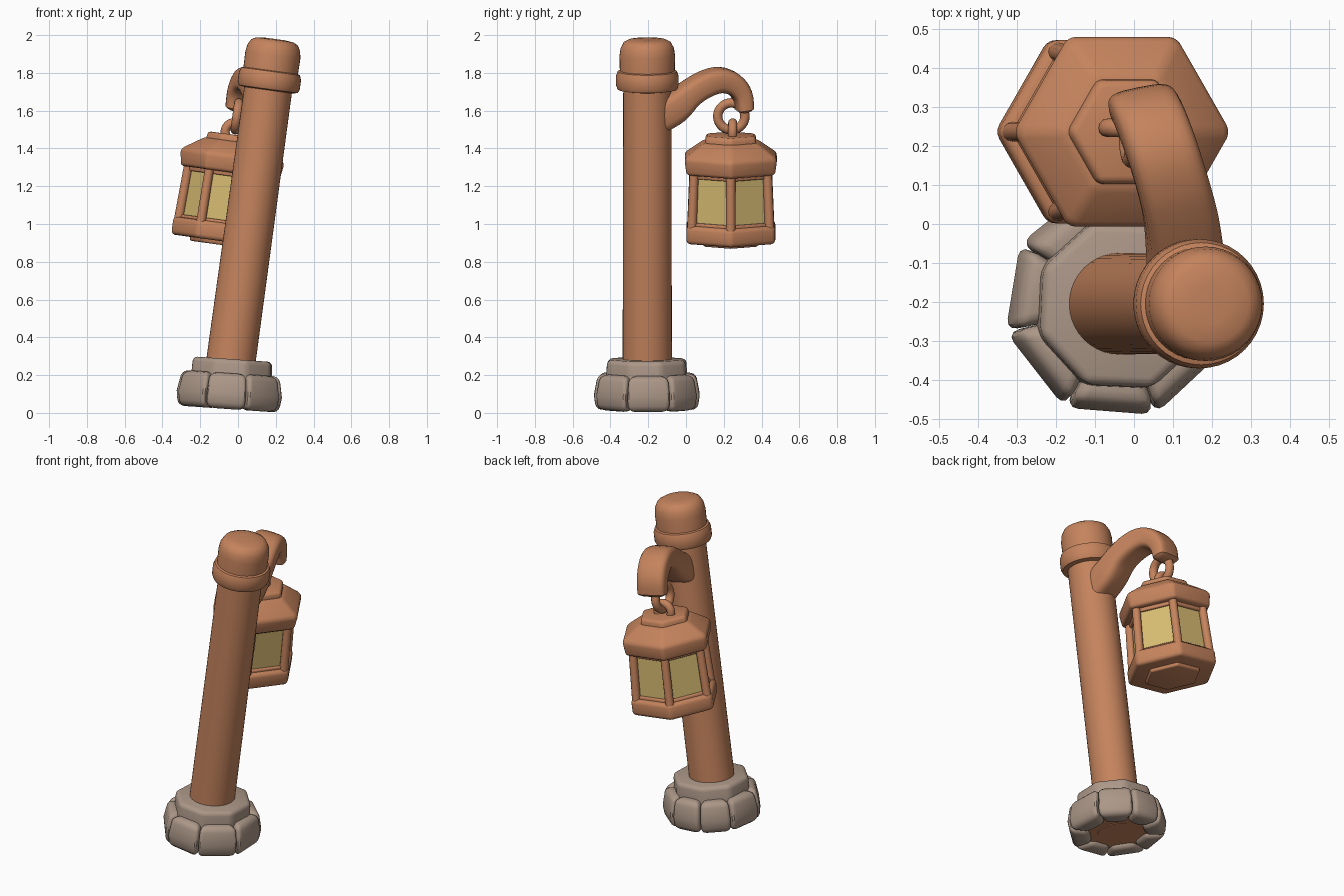
import bpy, bmesh, math
from mathutils import Matrix, Vector

cube = bpy.data.objects.get("Cube")
if cube:
    bpy.data.objects.remove(cube)


def material(name, rgb):
    m = bpy.data.materials.new(name)
    m.use_nodes = True
    m.diffuse_color = (*rgb, 1)
    m.node_tree.nodes["Principled BSDF"].inputs["Base Color"].default_value = (*rgb, 1)
    return m


WOOD = material("warm_brown_wood", (0.56, 0.23, 0.11))
STONE = material("grey_stone", (0.41, 0.31, 0.245))
GLASS = material("yellow_glass", (0.68, 0.5, 0.17))


def frame(x, y, tilt):
    return Matrix.Translation((x, y, 0)) @ Matrix.Rotation(math.radians(tilt), 4, 'Y')


POST = frame(-0.075, -0.205, 7.8)
LAMP = frame(-0.215, 0.237, 7.8)
FOOT = frame(-0.048, -0.208, 4)


def finish(name, bm, mat, place=Matrix(), smooth=True):
    bmesh.ops.recalc_face_normals(bm, faces=bm.faces)
    me = bpy.data.meshes.new(name)
    bm.to_mesh(me)
    bm.free()
    me.materials.append(mat)
    me.transform(place)
    ob = bpy.data.objects.new(name, me)
    bpy.context.collection.objects.link(ob)
    if smooth:
        bpy.ops.object.select_all(action='DESELECT')
        ob.select_set(True)
        bpy.context.view_layer.objects.active = ob
        bpy.ops.object.shade_smooth_by_angle(angle=math.radians(40))
    return ob


def loft(rings):
    """Skin a list of equal-length point rings and cap both ends."""
    bm = bmesh.new()
    rows = [[bm.verts.new(p) for p in ring] for ring in rings]
    n = len(rows[0])
    for a, b in zip(rows, rows[1:]):
        for i in range(n):
            j = (i + 1) % n
            bm.faces.new((a[i], a[j], b[j], b[i]))
    bm.faces.new(rows[0])
    bm.faces.new(rows[-1])
    return bm


def round_edges(bm, width, min_angle=20):
    bmesh.ops.recalc_face_normals(bm, faces=bm.faces)
    edges = [e for e in bm.edges if e.calc_face_angle(0) > math.radians(min_angle)]
    bmesh.ops.bevel(bm, geom=edges, offset=width, segments=3, profile=0.5, affect='EDGES')


def turned(name, profile, sides, mat, place, bevel=0, turn=0, smooth=True):
    """Stack of regular polygons from (radius, height) pairs."""
    angles = [2 * math.pi * i / sides + math.radians(turn) for i in range(sides)]
    bm = loft([[(r * math.cos(a), r * math.sin(a), h) for a in angles] for r, h in profile])
    if bevel:
        round_edges(bm, bevel)
    return finish(name, bm, mat, place, smooth)


def ring_link(name, centre, major, minor, turn):
    """Chain link: a torus standing upright."""
    rings = []
    steps = 28
    bm = bmesh.new()
    for i in range(steps):
        a = 2 * math.pi * i / steps
        row = []
        for k in range(12):
            b = 2 * math.pi * k / 12
            r = major + minor * math.cos(b)
            row.append(bm.verts.new((r * math.cos(a), minor * math.sin(b), r * math.sin(a))))
        rings.append(row)
    for i in range(steps):
        p, q = rings[i], rings[(i + 1) % steps]
        for k in range(12):
            m = (k + 1) % 12
            bm.faces.new((p[k], p[m], q[m], q[k]))
    place = (Matrix.Translation(centre) @ Matrix.Rotation(math.radians(7.8), 4, 'Y')
             @ Matrix.Rotation(math.radians(turn), 4, 'Z'))
    finish(name, bm, WOOD, place)


# Leaning post with its collar and cap
turned("post", [(0.131, 0.05), (0.127, 1.8)], 40, WOOD, POST)
turned("post_ring", [(0.13, 1.725), (0.157, 1.73), (0.166, 1.75), (0.166, 1.80),
                     (0.157, 1.825), (0.13, 1.835)], 40, WOOD, POST)
turned("post_cap", [(0.145, 1.80), (0.147, 1.91), (0.141, 1.95), (0.125, 1.98),
                    (0.10, 1.993), (0.05, 1.998)], 40, WOOD, POST)

# Stone foot: octagonal collar, wooden underside and a circle of rounded stones
turned("stone_collar", [(0.232, 0.09), (0.225, 0.285)], 8, STONE, FOOT, 0.025, 20)
turned("post_foot", [(0.2, 0.045), (0.2, 0.1)], 24, WOOD, FOOT)
stone_angles = [4, 50, 91, 128, 168, 219, 266, 311]
for i, angle in enumerate(stone_angles):
    before = (angle - stone_angles[i - 1]) % 360 / 2
    after = (stone_angles[(i + 1) % 8] - angle) % 360 / 2
    rings = []
    for reach, z in ((0.272, 0.02), (0.283, 0.10), (0.262, 0.21)):
        ring = []
        for r, side in ((0.165, -before), (reach, -before), (reach, after), (0.165, after)):
            a = math.radians(angle + side * 0.985)
            # widen the outer corners so the outside face is nearly flat
            k = r * (1.05 if r > 0.2 else 1)
            ring.append((k * math.cos(a), k * math.sin(a), z))
        rings.append(ring)
    bm = loft(rings)
    round_edges(bm, 0.032, 25)
    finish(f"foot_stone_{i + 1}", bm, STONE, FOOT)

# Curved bracket arm, a rounded box section swept along a path
path = [Vector(p) for p in ((0.135, -0.15, 1.57), (0.13, -0.06, 1.62), (0.12, 0.02, 1.69),
                            (0.1, 0.10, 1.74), (0.075, 0.18, 1.762), (0.05, 0.25, 1.74),
                            (0.03, 0.295, 1.685), (0.02, 0.308, 1.61))]
thick = [0.09, 0.085, 0.07, 0.068, 0.066, 0.06, 0.052, 0.045]
across = Vector((0.99, 0.2, -0.136)).normalized()


def catmull(seq, t):
    i = min(int(t), len(seq) - 2)
    f = t - i
    a, b, c, d = (seq[max(0, min(len(seq) - 1, i + k))] for k in (-1, 0, 1, 2))
    return 0.5 * (2 * b + (c - a) * f + (2 * a - 5 * b + 4 * c - d) * f * f
                  + (3 * b - a - 3 * c + d) * f ** 3)


def rounded(v):
    return math.copysign(abs(v) ** 0.55, v)


rings = []
stations = [7 * i / 28 for i in range(29)] + [7, 7]
for i, t in enumerate(stations):
    centre = catmull(path, t)
    tangent = (catmull(path, min(7, t + 0.05)) - catmull(path, max(0, t - 0.05))).normalized()
    normal = across.cross(tangent).normalized()
    half_w, half_t = 0.097 - 0.0015 * t, catmull(thick, t)
    # round over the free end
    over = max(0, i - 28)
    centre = centre + tangent * 0.008 * over
    half_w -= 0.010 * over ** 1.5
    half_t -= 0.010 * over ** 1.5
    rings.append([centre + across * half_w * rounded(math.cos(a))
                  + normal * half_t * rounded(math.sin(a))
                  for a in (2 * math.pi * k / 24 for k in range(24))])
finish("bracket_arm", loft(rings), WOOD)

# Chain
ring_link("hanging_link", (-0.005, 0.24, 1.57), 0.072, 0.025, 90)
ring_link("lantern_loop", (-0.02, 0.247, 1.488), 0.048, 0.024, 0)

# Lantern roof, glass, base and underside
turned("lantern_top_plate", [(0.16, 1.41), (0.152, 1.485)], 6, WOOD, LAMP, 0.018)
turned("lantern_roof", [(0.27, 1.285), (0.284, 1.375), (0.165, 1.452)], 6, WOOD, LAMP, 0.018)
turned("lantern_glass", [(0.222, 0.98), (0.21, 1.31)], 6, GLASS, LAMP, smooth=False)
turned("lantern_base", [(0.272, 0.918), (0.272, 1.015)], 6, WOOD, LAMP, 0.022)
turned("lantern_underside", [(0.165, 0.898), (0.175, 0.95)], 6, WOOD, LAMP, 0.01)

# Six corner bars with a thin rail above and below the glass
for i in range(6):
    a = math.radians(60 * i)
    lean = (Matrix.Rotation(a, 4, 'Z') @ Matrix.Translation((0.237, 0, 1.0))
            @ Matrix.Rotation(math.radians(-2.5), 4, 'Y'))
    turned(f"lantern_bar_{i + 1}", [(0.025, 0), (0.024, 0.31)], 12, WOOD, LAMP @ lean)
turned("lantern_lower_rail", [(0.24, 1.0), (0.237, 1.03)], 6, WOOD, LAMP, 0.006)
turned("lantern_upper_rail", [(0.228, 1.265), (0.23, 1.3)], 6, WOOD, LAMP, 0.006)
